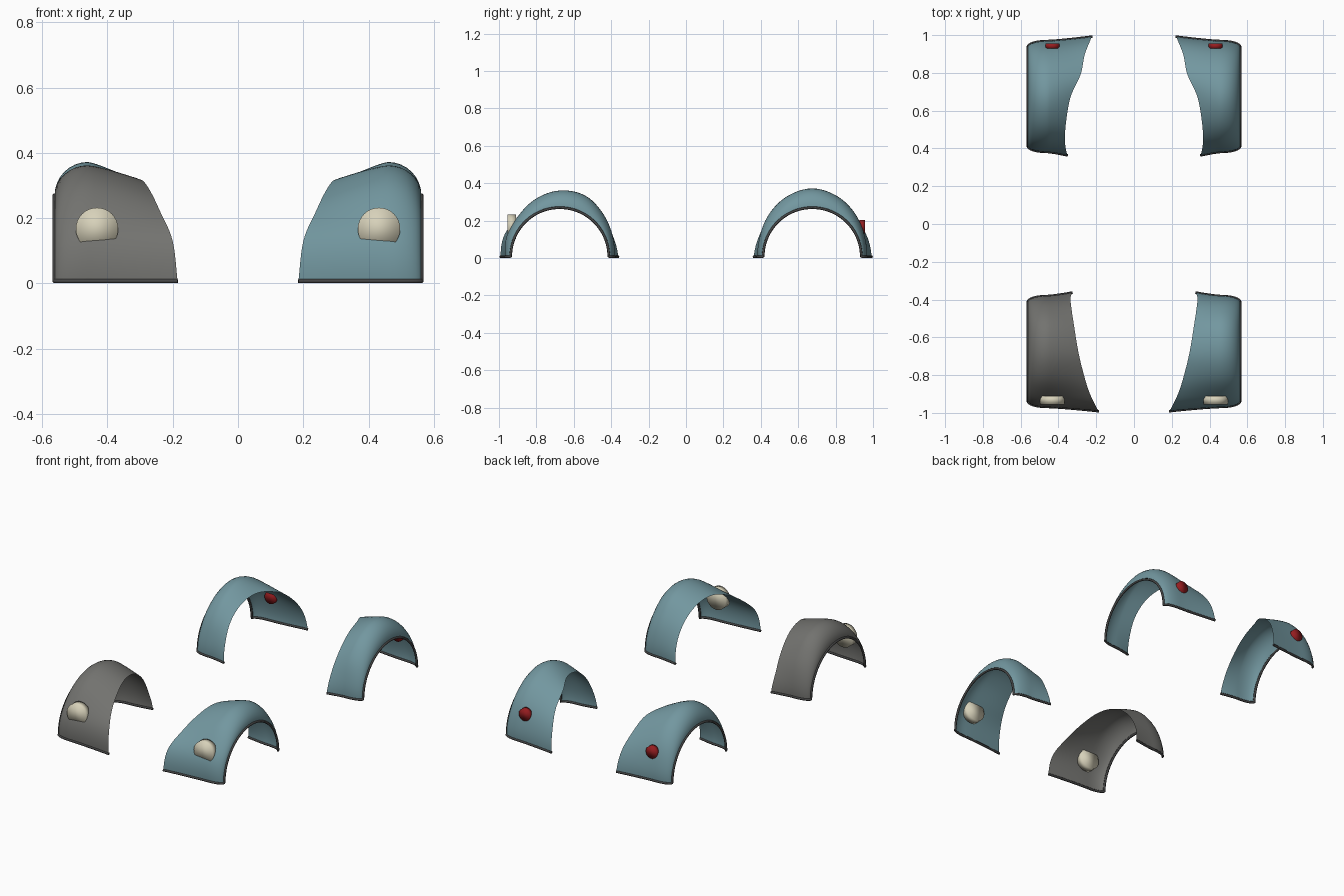
import bpy, bmesh, math
from mathutils import Vector

old = bpy.data.objects.get("Cube")
if old:
    bpy.data.objects.remove(old, do_unlink=True)

AXLE, RIM_X, RIM_R, CROWN_X, LIFT, TUBE = 0.675, 0.562, 0.262, 0.46, 0.007, 0.007
ARC_STEPS, CORNER_STEPS, INNER_STEPS = 48, 8, 10


def material(name, rgb, rough=0.5):
    m = bpy.data.materials.new(name)
    m.use_nodes = True
    m.diffuse_color = (*rgb, 1)
    node = m.node_tree.nodes["Principled BSDF"]
    node.inputs["Base Color"].default_value = (*rgb, 1)
    node.inputs["Roughness"].default_value = rough
    return m


TEAL = material("teal paint", (0.17, 0.31, 0.35))
GREY = material("grey primer", (0.17, 0.17, 0.16))
RUBBER = material("dark rubber", (0.06, 0.06, 0.06))
CREAM = material("cream glass", (0.68, 0.64, 0.49))
RED = material("red glass", (0.30, 0.012, 0.014))


def sample(vals, f):
    """Smooth spline through evenly spaced values, f in 0..1."""
    p = f * (len(vals) - 1)
    i = min(int(p), len(vals) - 2)
    t = p - i
    b, c = vals[i], vals[i + 1]
    a = vals[i - 1] if i else 2 * b - c
    d = vals[i + 2] if i + 2 < len(vals) else 2 * c - b
    return b + 0.5 * t * (c - a + t * (2 * a - 5 * b + 4 * c - d + t * (3 * (b - c) + d - a)))


# Radii about the axle and inner edge positions, from the bumper end to the cabin end
FRONT = dict(
    crown=[.293, .305, .312, .335, .354, .354, .327, .305, .293],
    inner=[.316, .318, .300, .297, .310, .315, .310, .305, .312],
    edge=[.185, .200, .238, .268, .295, .315, .330, .336, .325])
REAR = dict(
    crown=[.293, .302, .325, .350, .365, .350, .325, .302, .293],
    inner=[.317, .312, .308, .310, .315, .315, .310, .305, .312],
    edge=[.220, .235, .262, .282, .335, .358, .366, .360, .350])


def section(shape, f):
    """Points (x, radius) from the wheel rim over the crown to the inner edge."""
    crown, inner, edge = (sample(shape[k], f) for k in ("crown", "inner", "edge"))
    pts = []
    for j in range(CORNER_STEPS + 1):
        a = math.pi / 2 * j / CORNER_STEPS
        pts.append((CROWN_X + (RIM_X - CROWN_X) * math.cos(a),
                    RIM_R + (crown - RIM_R) * math.sin(a)))
    for j in range(1, INNER_STEPS + 1):
        u = j / INNER_STEPS
        pts.append((CROWN_X + (edge - CROWN_X) * u, crown + (inner - crown) * u ** 1.3))
    return pts


def add_object(name, data, mat):
    ob = bpy.data.objects.new(name, data)
    bpy.context.collection.objects.link(ob)
    data.materials.append(mat)
    return ob


def fender(name, shape, side, end, mat):
    rows = []
    for i in range(ARC_STEPS + 1):
        f = i / ARC_STEPS
        a = math.pi * f
        rows.append([Vector((side * x, end * (AXLE + r * math.cos(a)), LIFT + r * math.sin(a)))
                     for x, r in section(shape, f)])
    # Painted shell
    bm = bmesh.new()
    grid = [[bm.verts.new(p) for p in row] for row in rows]
    for r0, r1 in zip(grid, grid[1:]):
        for j in range(len(r0) - 1):
            quad = [r0[j], r0[j + 1], r1[j + 1], r1[j]]
            bm.faces.new(quad if side * end < 0 else quad[::-1])
    bm.normal_update()
    if max(bm.faces, key=lambda q: q.calc_center_median().z).normal.z < 0:
        bmesh.ops.reverse_faces(bm, faces=bm.faces[:])
    for face in bm.faces:
        face.smooth = True
    me = bpy.data.meshes.new(name)
    bm.to_mesh(me)
    bm.free()
    add_object(name, me, mat)
    # Rubber beading along both feet and the wheel opening
    path = rows[0][::-1] + [row[0] for row in rows[1:-1]] + rows[-1]
    cu = bpy.data.curves.new(name + "_beading", "CURVE")
    cu.dimensions = "3D"
    cu.bevel_depth = TUBE
    cu.bevel_resolution = 1
    cu.use_fill_caps = True
    sp = cu.splines.new("POLY")
    sp.points.add(len(path) - 1)
    for pt, co in zip(sp.points, path):
        pt.co = (*co, 1)
    add_object(name + "_beading", cu, RUBBER)


def lamp(name, radius, y, depth, side, mat):
    bpy.ops.mesh.primitive_cylinder_add(vertices=32, radius=radius, depth=depth,
                                        location=(side * 0.432, y, 0.167),
                                        rotation=(math.pi / 2, 0, 0))
    ob = bpy.context.object
    ob.name = name
    ob.data.materials.append(mat)
    bpy.ops.object.shade_smooth()


for side, label in ((1, "left"), (-1, "right")):
    fender(f"front_{label}_fender", FRONT, side, -1, TEAL if side > 0 else GREY)
    fender(f"rear_{label}_fender", REAR, side, 1, TEAL)
    lamp(f"front_{label}_headlamp", 0.065, -0.932, 0.045, side, CREAM)
    lamp(f"rear_{label}_tail_lamp", 0.037, 0.942, 0.028, side, RED)
